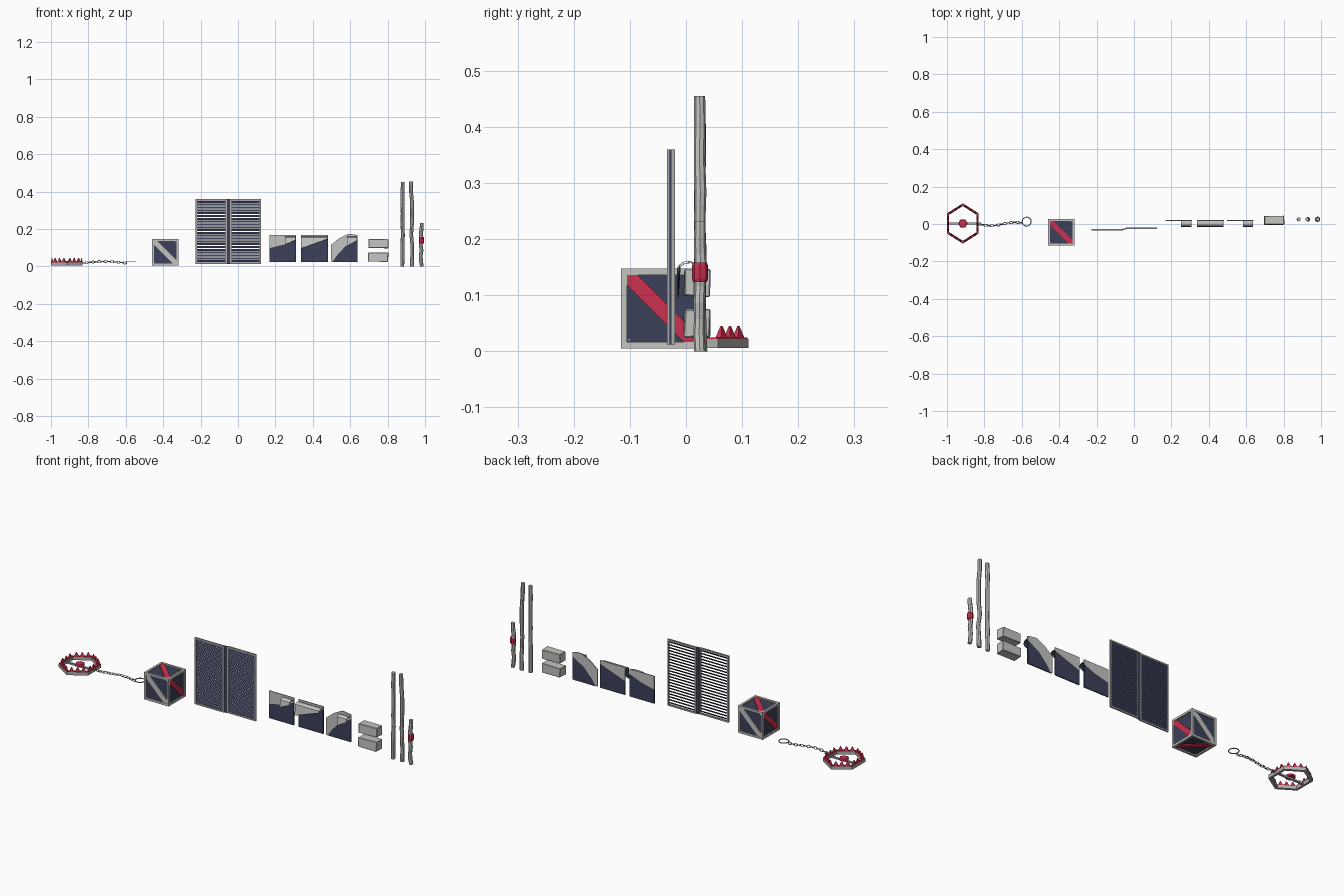
import bpy, bmesh, math, random
from mathutils import Vector, Matrix

if "Cube" in bpy.data.objects:
    bpy.data.objects.remove(bpy.data.objects["Cube"])

random.seed(4)

def material(name, rgb):
    m = bpy.data.materials.new(name)
    m.diffuse_color = (*rgb, 1)
    m.use_nodes = True
    m.node_tree.nodes["Principled BSDF"].inputs["Base Color"].default_value = m.diffuse_color
    return m

LIGHT = material("light grey", (0.55, 0.55, 0.53))
GREY = material("iron grey", (0.42, 0.42, 0.41))
NAVY = material("dark navy", (0.043, 0.052, 0.10))
RED = material("crimson", (0.60, 0.03, 0.08))

def finish(name, bm, mat):
    bmesh.ops.recalc_face_normals(bm, faces=bm.faces)
    me = bpy.data.meshes.new(name)
    bm.to_mesh(me)
    bm.free()
    ob = bpy.data.objects.new(name, me)
    bpy.context.collection.objects.link(ob)
    me.materials.append(mat)
    return ob

def add_box(bm, lo, hi):
    lo, hi = Vector(lo), Vector(hi)
    m = Matrix.Translation((lo + hi) / 2) @ Matrix.Diagonal((*(hi - lo), 1))
    return bmesh.ops.create_cube(bm, size=1, matrix=m)["verts"]

def add_prism(bm, pts, offset):
    """Closed solid from a flat outline pushed along an offset."""
    a = [bm.verts.new(p) for p in pts]
    b = [bm.verts.new(Vector(p) + Vector(offset)) for p in pts]
    n = len(pts)
    bm.faces.new(a)
    bm.faces.new(b[::-1])
    for i in range(n):
        bm.faces.new((a[i], a[(i + 1) % n], b[(i + 1) % n], b[i]))

def add_tube(bm, path, radii, sides):
    """Upright tube through the path points."""
    rings = []
    for p, r in zip(path, radii):
        rings.append([bm.verts.new(Vector(p) + Vector((r * math.cos(a), r * math.sin(a), 0)))
                      for a in [2 * math.pi * i / sides for i in range(sides)]])
    for lo, hi in zip(rings, rings[1:]):
        for i in range(sides):
            bm.faces.new((lo[i], lo[(i + 1) % sides], hi[(i + 1) % sides], hi[i]))
    bm.faces.new(rings[0])
    bm.faces.new(rings[-1])

def add_torus(bm, mat, R, r, nu, nv, stretch=1):
    v = []
    for i in range(nu):
        a = 2 * math.pi * i / nu
        v.append([bm.verts.new(mat @ Vector(((R + r * math.cos(b)) * math.cos(a) * stretch,
                                             (R + r * math.cos(b)) * math.sin(a), r * math.sin(b))))
                  for b in [2 * math.pi * j / nv for j in range(nv)]])
    for i in range(nu):
        for j in range(nv):
            k, l = (i + 1) % nu, (j + 1) % nv
            bm.faces.new((v[i][j], v[k][j], v[k][l], v[i][l]))

# ---- jaw trap: hexagonal ring, teeth, trigger plate
C = Vector((-0.915, 0.003, 0))
def hexa(s, i, z):
    a = math.pi / 2 + i * math.pi / 3
    return C + Vector((0.098 * s * math.cos(a), 0.108 * s * math.sin(a), z))

ring, rim, teeth = bmesh.new(), bmesh.new(), bmesh.new()
for i in range(6):
    add_prism(ring, [hexa(1, i, .006), hexa(1, i + 1, .006), hexa(.86, i + 1, .006), hexa(.86, i, .006)], (0, 0, .016))
    add_prism(rim, [hexa(.99, i, .022), hexa(.99, i + 1, .022), hexa(.87, i + 1, .022), hexa(.87, i, .022)], (0, 0, .003))
    side = (hexa(1, i + 1, 0) - hexa(1, i, 0)).normalized()
    for t in (.2, .5, .8):
        p = hexa(.93, i, .035).lerp(hexa(.93, i + 1, .035), t)
        rot = Matrix.Rotation(math.atan2(side.y, side.x), 4, 'Z') @ Matrix.Diagonal((1.35, .8, 1, 1)) @ Matrix.Rotation(math.pi / 4, 4, 'Z')
        bmesh.ops.create_cone(teeth, cap_ends=True, segments=4, radius1=.0105, radius2=.002,
                              depth=.020, matrix=Matrix.Translation(p) @ rot)
finish("trap_ring", ring, GREY)
finish("trap_jaw_rim", rim, RED)
finish("trap_teeth", teeth, RED)
bm = bmesh.new()
add_box(bm, C + Vector((-.083, -.005, .008)), C + Vector((.083, .005, .016)))
finish("trap_crossbar", bm, GREY)
bm = bmesh.new()
bmesh.ops.create_cone(bm, cap_ends=True, segments=6, radius1=.025, radius2=.022, depth=.012,
                      matrix=Matrix.Translation(C + Vector((0, 0, .022))) @ Matrix.Rotation(math.pi / 6, 4, 'Z'))
finish("trap_trigger_plate", bm, RED)

# ---- chain: alternating links, then the end ring
bm = bmesh.new()
N = 14
for i in range(N):
    t = i / (N - 1)
    p = Vector((-.827 + .222 * t, -.009 * math.sin(t * 5.5), .021 + .006 * math.sin(t * 4 - .5)))
    add_torus(bm, Matrix.Translation(p) @ Matrix.Rotation(math.pi / 2 * (i % 2) + .3, 4, 'X'), .0062, .0018, 10, 5, 1.6)
add_torus(bm, Matrix.Translation((-.574, .013, .025)), .024, .0026, 16, 6)
finish("trap_chain", bm, GREY)

# ---- crate: panels, edge bars, diagonal braces, bolts
K = Vector((-.39, -.045, .0765))
H, W = .071, .011
bm = bmesh.new()
add_box(bm, K - Vector((1, 1, 1)) * (H - .006), K + Vector((1, 1, 1)) * (H - .006))
finish("crate_panels", bm, NAVY)
bm = bmesh.new()
for ax in range(3):
    for s in (-1, 1):
        for t in (-1, 1):
            c, h = Vector(), Vector((W / 2,) * 3)
            h[ax] = H - (0 if ax == 2 else W)
            c[(ax + 1) % 3], c[(ax + 2) % 3] = s * (H - W / 2), t * (H - W / 2)
            add_box(bm, K + c - h, K + c + h)
finish("crate_frame", bm, LIGHT)
h, w = H - W, .019
band = [(-h, h), (-h + w, h), (h, -h + w), (h, -h), (h - w, -h), (-h, h - w)]
X, Y, Z = Vector((1, 0, 0)), Vector((0, 1, 0)), Vector((0, 0, 1))
grey_b, red_b, bolts = bmesh.new(), bmesh.new(), bmesh.new()
for target, u, v, n in ((grey_b, X, Z, -Y), (grey_b, -X, Z, Y), (red_b, Y, Z, X),
                        (red_b, -Y, Z, -X), (red_b, X, Y, Z), (red_b, X, Y, -Z)):
    add_prism(target, [K + u * a + v * b + n * (H - .006) for a, b in band], n * .004)
    for a in (-1, 1):
        for b in (-1, 1):
            q = K + (u * a + v * b) * (h - .004) + n * (H - .005)
            add_box(bolts, q - Vector((1, 1, 1)) * .0015, q + Vector((1, 1, 1)) * .0015)
finish("crate_grey_braces", grey_b, LIGHT)
finish("crate_red_braces", red_b, RED)
finish("crate_bolts", bolts, LIGHT)

# ---- louvred shutters: frame and slats sloping down to the front
def shutter(name, x0, x1, y0, y1, z0=.012, z1=.36, t=.008):
    f = bmesh.new()
    add_box(f, (x0, y0, z0), (x0 + t, y1, z1))
    add_box(f, (x1 - t, y0, z0), (x1, y1, z1))
    add_box(f, (x0 + t, y0, z0), (x1 - t, y1, z0 + t))
    add_box(f, (x0 + t, y0, z1 - t), (x1 - t, y1, z1))
    finish(name + "_frame", f, GREY)
    s, n = bmesh.new(), 22
    for i in range(n):
        z = z0 + t + (i + .2) * (z1 - z0 - 2 * t) / n
        add_prism(s, [(x0 + t, y0 + .0005, z), (x0 + t, y1 - .0005, z + .009),
                      (x0 + t, y1 - .0005, z + .0108), (x0 + t, y0 + .0005, z + .0018)], (x1 - x0 - 2 * t, 0, 0))
    finish(name + "_slats", s, NAVY)

shutter("left_shutter", -.226, -.058, -.034, -.027)
shutter("right_shutter", -.044, .122, -.027, -.020)
bm = bmesh.new()
add_box(bm, (-.058, -.029, .012), (-.044, -.025, .36))
finish("shutter_meeting_strip", bm, NAVY)

# ---- peeling wall sheets: navy lower part, pale torn upper part, curled flap
def plate(name, pts, mat, y=.017, t=.005):
    b = bmesh.new()
    add_prism(b, [(x, y, z) for x, z in pts], (0, t, 0))
    finish(name, b, mat)

def flap(name, x0, x1, z0, z1):
    for part, mat, d in (("outer", LIGHT, 0), ("inner", NAVY, .0025)):
        b = bmesh.new()
        out = [(.017, .157), (.008, .161), (-.004, .160), (-.012, .154)]
        left = [b.verts.new((x0, y + d * .6, z - d)) for y, z in out + [(-.016, z0)]]
        right = [b.verts.new((x1, y + d * .6, z - d)) for y, z in out + [(-.016, z1)]]
        for i in range(4):
            b.faces.new((left[i], left[i + 1], right[i + 1], right[i]))
        ob = finish(f"{name}_{part}", b, mat)
        ob.modifiers.new("thickness", 'SOLIDIFY').thickness = .0012

plate("sheet_a_lower", [(.168, .025), (.31, .025), (.31, .143), (.25, .118), (.168, .098)], NAVY)
plate("sheet_a_upper", [(.168, .098), (.25, .118), (.31, .143), (.31, .168), (.168, .168)], LIGHT)
flap("sheet_a_flap", .252, .308, .118, .143)
plate("sheet_b_lower", [(.337, .025), (.48, .025), (.48, .15), (.337, .098)], NAVY)
plate("sheet_b_upper", [(.337, .098), (.48, .15), (.48, .168), (.337, .168)], LIGHT)
flap("sheet_b_flap", .338, .478, .098, .148)
plate("sheet_c_lower", [(.505, .025), (.64, .025), (.64, .145), (.575, .108), (.53, .06)], NAVY)
plate("sheet_c_upper", [(.497, .027), (.505, .025), (.53, .06), (.575, .108), (.64, .145), (.64, .168),
                        (.59, .175), (.54, .15), (.497, .115)], LIGHT)
flap("sheet_c_flap", .582, .635, .11, .14)

# ---- loose bricks with slightly worn corners
for name, z0, z1 in (("lower_brick", .026, .074), ("upper_brick", .098, .148)):
    bm = bmesh.new()
    for v in add_box(bm, (.697, -.003, z0), (.802, .043, z1)):
        v.co += Vector([random.uniform(-.002, .002) for _ in range(3)])
    bmesh.ops.bevel(bm, geom=bm.edges[:], offset=.002, segments=1, affect='EDGES')
    finish(name, bm, LIGHT)

# ---- wooden poles, gently crooked, the short one wrapped in a band
def pole(name, x, top, bend, r=.0105):
    b, n = bmesh.new(), 8
    path = [(x + random.uniform(-bend, bend), .025 + random.uniform(-bend, bend) * .6, top * i / n) for i in range(n + 1)]
    add_tube(b, path, [r * random.uniform(.92, 1.06) for _ in path], 8)
    finish(name, b, LIGHT)

pole("straight_pole", .88, .452, .0012)
pole("crooked_pole", .928, .455, .004)
pole("short_pole", .980, .232, .003)
bm = bmesh.new()
add_tube(bm, [(.981, .025, z) for z in (.124, .130, .152, .158)], [.0125, .0145, .0145, .0125], 8)
finish("short_pole_wrap", bm, RED)
